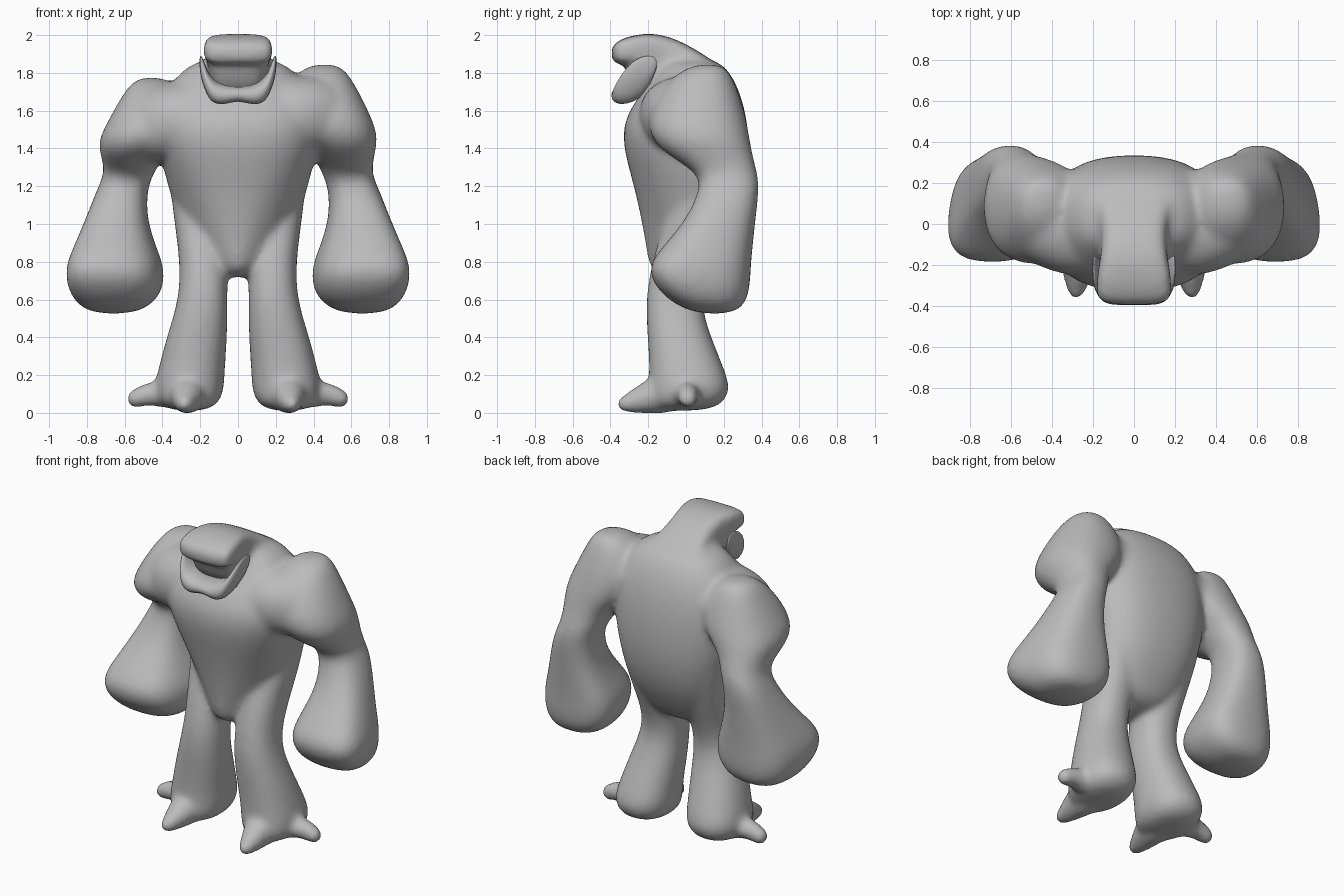
import bpy, bmesh, math
from mathutils import Vector

cube = bpy.data.objects.get("Cube")
if cube:
    bpy.data.objects.remove(cube, do_unlink=True)

grey = bpy.data.materials.new("stone grey")
grey.use_nodes = True
grey.diffuse_color = (0.5, 0.5, 0.5, 1)
grey.node_tree.nodes["Principled BSDF"].inputs["Base Color"].default_value = (0.5, 0.5, 0.5, 1)


def ring(centre, u, v, power=2.0, count=12):
    """Superellipse cross-section spanned by the half axes u and v."""
    points = []
    for i in range(count):
        a = math.tau * (i + 0.5) / count
        c, s = math.cos(a), math.sin(a)
        points.append(Vector(centre)
                      + Vector(u) * math.copysign(abs(c) ** (2 / power), c)
                      + Vector(v) * math.copysign(abs(s) ** (2 / power), s))
    return points


def slab(x0, x1, y0, y1, z, power=2.3, shear=0.0, pinch=0.0):
    """Horizontal cross-section filling a rectangle; pinch narrows its front."""
    cx, cy, ry = (x0 + x1) / 2, (y0 + y1) / 2, (y1 - y0) / 2
    points = ring((cx, cy, z), ((x1 - x0) / 2, 0, 0), (0, ry, 0), power)
    for p in points:
        ahead = (cy - p.y) / ry
        p.x = cx + (p.x - cx) * (1 - pinch * max(0, ahead)) + shear * ahead
    return points


def loft(bm, rings):
    loops = [[bm.verts.new(p) for p in r] for r in rings]
    n = len(loops[0])
    for a, b in zip(loops, loops[1:]):
        for i in range(n):
            j = (i + 1) % n
            bm.faces.new((a[i], a[j], b[j], b[i]))
    bm.faces.new(loops[0][::-1])
    bm.faces.new(loops[-1])


def mirror(rings, side):
    return [[Vector((p.x * side, p.y, p.z)) for p in r] for r in rings]


def spike(stations):
    """Round tapered horn through (point, radius) stations."""
    axis = Vector(stations[-1][0]) - Vector(stations[0][0])
    u = axis.cross(Vector((0, 0, 1))).normalized()
    v = axis.cross(u).normalized()
    return [ring(p, u * r, v * r) for p, r in stations]


def finish(bm, name):
    bmesh.ops.recalc_face_normals(bm, faces=bm.faces)
    for f in bm.faces:
        f.smooth = True
    mesh = bpy.data.meshes.new(name)
    bm.to_mesh(mesh)
    bm.free()
    mesh.materials.append(grey)
    obj = bpy.data.objects.new(name, mesh)
    bpy.context.collection.objects.link(obj)
    obj.modifiers.new("round", "SUBSURF").levels = 2
    obj.modifiers["round"].render_levels = 2
    return obj


body = bmesh.new()

# Torso: half width, front, back, height, front pinch (chest runs down to a V)
torso = [(0.18, -0.10, 0.14, 1.88, 0), (0.30, -0.15, 0.23, 1.825, 0),
         (0.41, -0.25, 0.30, 1.69, 0), (0.45, -0.345, 0.335, 1.55, 0),
         (0.44, -0.345, 0.35, 1.40, 0.05), (0.40, -0.285, 0.345, 1.20, 0.25),
         (0.34, -0.24, 0.295, 1.00, 0.5), (0.28, -0.215, 0.21, 0.85, 0.7),
         (0.15, -0.19, 0.12, 0.71, 0.8)]
loft(body, [slab(-w, w, f, b, z, 2.6, pinch=p) for w, f, b, z, p in torso])

# Head: a thick slab curling forward from the back (top point, bottom point, half width)
head = [((0.22, 1.82), (0.12, 1.60), 0.25), ((0.05, 1.93), (-0.06, 1.68), 0.165),
        ((-0.09, 2.00), (-0.19, 1.74), 0.16), ((-0.21, 2.015), (-0.24, 1.84), 0.18),
        ((-0.33, 1.99), (-0.32, 1.85), 0.19), ((-0.405, 1.945), (-0.395, 1.84), 0.185)]
sections = []
for top, low, w in head:
    top, low = Vector((0, *top)), Vector((0, *low))
    sections.append(ring((top + low) / 2, (w, 0, 0), (top - low) / 2, 5))
loft(body, sections)

# Face sloping back under the brow
loft(body, [slab(-w, w, f, -0.08, z, 4) for w, f, z in
            ((0.175, -0.36, 1.90), (0.15, -0.32, 1.81), (0.135, -0.26, 1.68))])

# Shoulder bridge between chest and arm: x, front, back, bottom, top
bridge = [(0.12, -0.24, 0.28, 1.38, 1.80), (0.32, -0.27, 0.275, 1.37, 1.79),
          (0.46, -0.22, 0.28, 1.35, 1.80), (0.60, -0.14, 0.25, 1.42, 1.72)]
shoulder = [ring((x, (f + b) / 2, (lo + hi) / 2), (0, (b - f) / 2, 0), (0, 0, (hi - lo) / 2), 2.2)
            for x, f, b, lo, hi in bridge]

# Arm: inner, outer, front, back, height, squareness, outward shear of the front
arm = [(0.38, 0.54, 0.04, 0.20, 1.85, 2.3, 0), (0.27, 0.61, -0.10, 0.26, 1.77, 2.3, 0),
       (0.20, 0.70, -0.21, 0.32, 1.60, 2.3, 0), (0.27, 0.755, -0.21, 0.345, 1.47, 2.3, 0),
       (0.39, 0.73, -0.12, 0.36, 1.37, 2.3, 0), (0.44, 0.71, 0.06, 0.385, 1.27, 2.3, 0),
       (0.475, 0.75, 0.07, 0.395, 1.19, 2.5, 0), (0.48, 0.81, 0.00, 0.375, 1.03, 2.6, 0.02),
       (0.43, 0.875, -0.14, 0.36, 0.87, 2.8, 0.04), (0.385, 0.92, -0.225, 0.35, 0.76, 3, 0.045),
       (0.395, 0.90, -0.14, 0.345, 0.62, 2.8, 0.03), (0.52, 0.80, 0.03, 0.28, 0.52, 2.3, 0)]

# Leg, rising into the flank: inner, outer, front, back, height
leg = [(0.15, 0.38, 0.00, 0.27, 1.36), (0.06, 0.36, -0.07, 0.27, 1.14),
       (0.05, 0.33, -0.15, 0.21, 0.93), (0.05, 0.31, -0.20, 0.13, 0.74),
       (0.05, 0.325, -0.22, 0.08, 0.58), (0.05, 0.385, -0.21, 0.14, 0.40),
       (0.065, 0.435, -0.20, 0.22, 0.21), (0.065, 0.455, -0.21, 0.25, 0.11),
       (0.12, 0.40, -0.21, 0.17, 0.005)]

front_toe = [((0.26, -0.04, 0.11), 0.12), ((0.27, -0.19, 0.09), 0.10),
             ((0.28, -0.29, 0.055), 0.06), ((0.285, -0.37, 0.035), 0.035)]
side_toe = [((0.34, 0.00, 0.10), 0.09), ((0.43, 0.005, 0.10), 0.07),
            ((0.50, 0.01, 0.095), 0.06), ((0.55, 0.01, 0.075), 0.055),
            ((0.59, 0.01, 0.065), 0.035)]

for side, drop in ((1, 0), (-1, 0.07)):
    # The right shoulder hangs a little lower
    loft(body, mirror([slab(a, b, f, k, z - drop * max(0, min(1, (z - 1.27) / 0.4)), sq, sh)
                       for a, b, f, k, z, sq, sh in arm], side))
    sunk = [[p - Vector((0, 0, drop * max(0, p.x - 0.12) * 2)) for p in r] for r in shoulder]
    loft(body, mirror(sunk, side))
    loft(body, mirror([slab(*row) for row in leg], side))
    loft(body, mirror(spike(front_toe), side))
    loft(body, mirror(spike(side_toe), side))

# Fuse the limbs into one soft skin
skin = finish(body, "body")
fuse = skin.modifiers.new("fuse", "REMESH")
fuse.mode = "VOXEL"
fuse.voxel_size = 0.017
fuse.use_smooth_shade = True
soften = skin.modifiers.new("soften", "SMOOTH")
soften.factor = 0.5
soften.iterations = 16

# Jaw: thick upturned U, columns of x and (y, z) corners:
# front bottom, back bottom, back top, front top
jaw_half = [(0.0, (-0.395, 1.645), (-0.24, 1.66), (-0.22, 1.74), (-0.41, 1.725)),
            (0.07, (-0.395, 1.61), (-0.24, 1.65), (-0.22, 1.74), (-0.41, 1.73)),
            (0.145, (-0.395, 1.61), (-0.21, 1.66), (-0.18, 1.78), (-0.405, 1.76)),
            (0.185, (-0.37, 1.71), (-0.16, 1.74), (-0.13, 1.90), (-0.33, 1.87)),
            (0.205, (-0.30, 1.80), (-0.16, 1.81), (-0.13, 1.92), (-0.25, 1.905))]
columns = [(-x, *rest) for x, *rest in jaw_half[:0:-1]] + jaw_half
jaw = bmesh.new()
loft(jaw, [[(x, y, z) for y, z in corners] for x, *corners in columns])
finish(jaw, "jaw")
